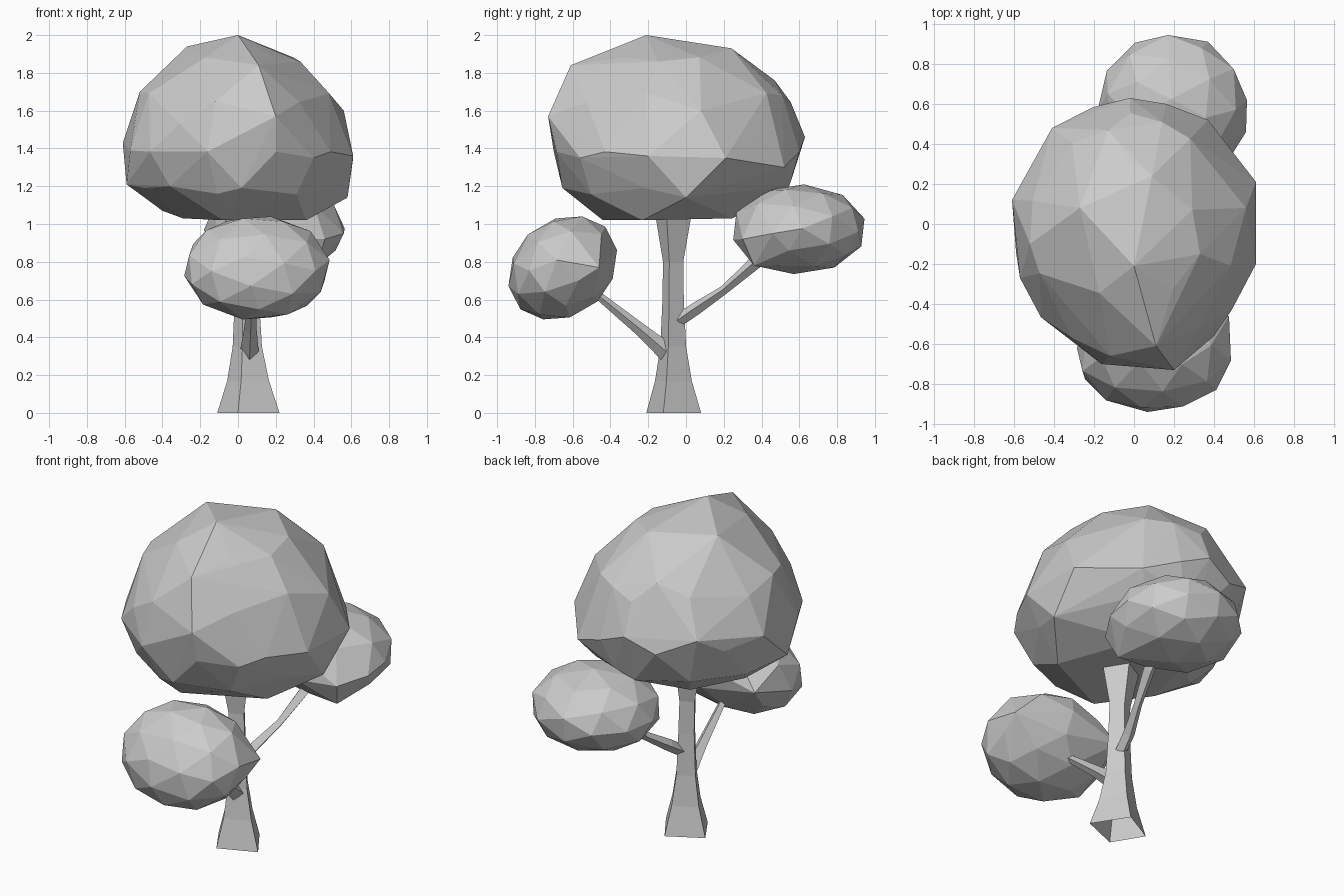
import bpy
import bmesh
from math import radians
from mathutils import Vector, Euler

cube = bpy.data.objects.get("Cube")
if cube:
    bpy.data.objects.remove(cube, do_unlink=True)

grey = bpy.data.materials.new("plain_grey")
grey.use_nodes = True
colour = (0.6, 0.6, 0.6, 1)
grey.diffuse_color = colour
grey.node_tree.nodes["Principled BSDF"].inputs["Base Color"].default_value = colour


def finish(bm, name):
    """Turn a bmesh into a flat shaded object."""
    bmesh.ops.recalc_face_normals(bm, faces=bm.faces[:])
    mesh = bpy.data.meshes.new(name)
    bm.to_mesh(mesh)
    bm.free()
    mesh.materials.append(grey)
    obj = bpy.data.objects.new(name, mesh)
    bpy.context.collection.objects.link(obj)
    return obj


def loft(name, rings, open_start=False):
    """Skin a list of equal rings and cap the ends."""
    bm = bmesh.new()
    loops = [[bm.verts.new(p) for p in ring] for ring in rings]
    count = len(loops[0])
    for low, high in zip(loops, loops[1:]):
        for i in range(count):
            j = (i + 1) % count
            bm.faces.new((low[i], low[j], high[j], high[i]))
    if not open_start:
        bm.faces.new(loops[0][::-1])
    bm.faces.new(loops[-1])
    return finish(bm, name)


def branch(name, path):
    """Four sided tapering limb along (point, radius) pairs."""
    points = [Vector(p) for p, r in path]
    rings = []
    for i, (p, r) in enumerate(path):
        along = points[min(i + 1, len(path) - 1)] - points[max(i - 1, 0)]
        side = along.cross(Vector((0, 0, 1))).normalized()
        up = side.cross(along).normalized()
        rings.append([points[i] + d * r for d in (side, up, -side, -up)])
    return loft(name, rings)


def foliage(name, low, high, turn, corners, lean=0, flatten=False):
    """Faceted blob fitted to a box; given corners replace the points near them."""
    ball = bmesh.new()
    bmesh.ops.create_icosphere(ball, subdivisions=2, radius=1)
    rotation = Euler([radians(a) for a in turn]).to_matrix()
    points = [rotation @ v.co for v in ball.verts]
    ball.free()
    for p in points:
        p.z += lean * p.y
        if flatten and p.z < 0:
            p.z = max(p.z * 0.73, -0.6)
    # Fit to the box
    for axis in range(3):
        values = [p[axis] for p in points]
        bottom, size = min(values), max(values) - min(values)
        for p in points:
            p[axis] = low[axis] + (p[axis] - bottom) / size * (high[axis] - low[axis])
    shaped = [Vector(c) for c in corners]
    points = shaped + [p for p in points
                       if all((p - c).length > 0.12 for c in shaped)]
    bm = bmesh.new()
    for p in points:
        bm.verts.new(p)
    bmesh.ops.convex_hull(bm, input=bm.verts[:])
    loose = [v for v in bm.verts if not v.link_faces]
    bmesh.ops.delete(bm, geom=loose, context='VERTS')
    return finish(bm, name)


# Trunk: one skewed square section, scaled along the height, open underneath
section = [(0.17, -0.05), (0.04, 0.15), (-0.16, 0.04), (-0.05, -0.14)]
levels = [(0, 1, 0.05), (0.17, 0.67, 0.05), (0.35, 0.47, 0.047),
          (0.6, 0.39, 0.045), (0.8, 0.37, 0.04), (1.04, 0.65, 0.03),
          (1.15, 0.75, 0.03)]
loft("trunk", [[(cx + x * k, -0.07 + y * k, z) for x, y in section]
               for z, k, cx in levels], open_start=True)

# Branches
branch("front_branch", [((0.06, -0.10, 0.32), 0.05), ((0.065, -0.24, 0.44), 0.034),
                        ((0.075, -0.45, 0.61), 0.022), ((0.09, -0.6, 0.75), 0.02)])
branch("back_branch", [((0.06, -0.04, 0.49), 0.034), ((0.08, 0.05, 0.55), 0.034),
                       ((0.14, 0.2, 0.65), 0.024), ((0.19, 0.36, 0.79), 0.035),
                       ((0.21, 0.5, 0.9), 0.03)])

# Main crown
crown_corners = [
    # top
    (0, -0.21, 2), (0.11, -0.61, 1.84), (0.09, 0.24, 1.93),
    (-0.27, 0.08, 1.94), (0.33, -0.15, 1.86),
    # shoulders
    (-0.52, -0.1, 1.7), (0.56, 0.08, 1.6), (0.14, 0.51, 1.68),
    (-0.13, 0.47, 1.76), (-0.12, -0.66, 1.65), (0.2, -0.73, 1.57),
    # waist
    (0.4, -0.56, 1.35), (0.61, -0.2, 1.36), (0.61, 0.21, 1.35),
    (0.37, 0.52, 1.3), (-0.02, 0.63, 1.46), (-0.41, 0.48, 1.48),
    (-0.61, 0.12, 1.43), (-0.57, -0.27, 1.39), (-0.31, -0.57, 1.53),
    # underside
    (-0.59, -0.14, 1.21), (-0.36, -0.47, 1.2), (-0.11, -0.6, 1.16),
    (0.58, 0, 1.14), (0.1, 0.55, 1.21), (0.05, 0.19, 1.06),
    (0.36, -0.23, 1.02), (-0.08, -0.44, 1.02), (-0.4, 0, 1.07)]
foliage("main_crown", (-0.59, -0.7, 1.03), (0.59, 0.6, 1.97), (0, 0, 20),
        crown_corners, flatten=True)

# Small crowns
foliage("front_crown", (-0.285, -0.94, 0.495), (0.485, -0.365, 1.04), (20, 12, 35),
        [(0.475, -0.46, 0.77), (-0.2, -0.38, 0.78)], lean=0.2)
foliage("back_crown", (-0.18, 0.25, 0.735), (0.565, 0.945, 1.21), (15, 25, 10),
        [(0.56, 0.46, 0.95), (0.46, 0.3, 0.92), (0.42, 0.36, 0.78)])
